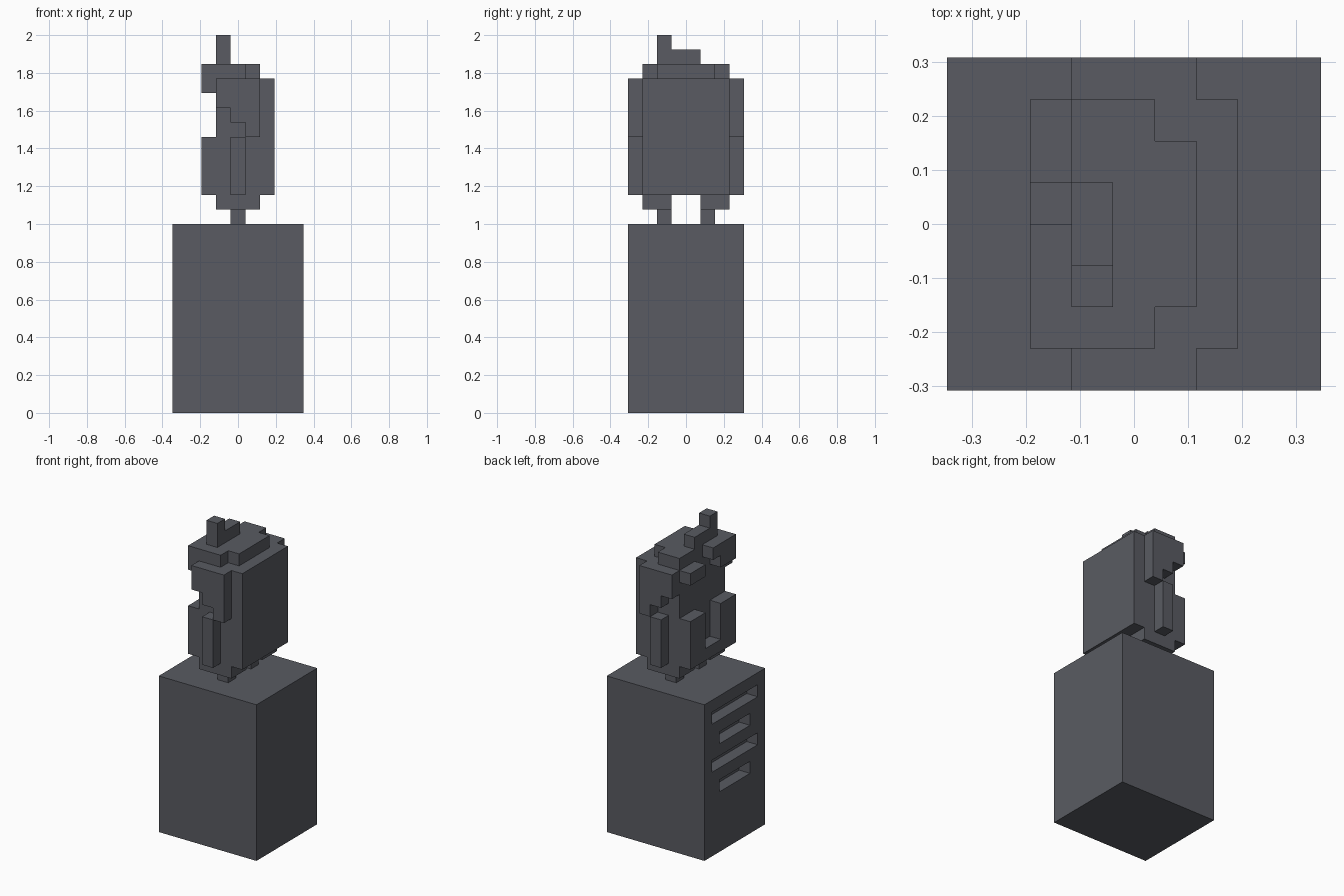
import bpy, bmesh

if "Cube" in bpy.data.objects:
    bpy.data.objects.remove(bpy.data.objects["Cube"])

V = 1 / 13          # size of one block; the pedestal and the figure are each 13 blocks tall
stone = bpy.data.materials.new("dark grey stone")
stone.diffuse_color = (0.10, 0.105, 0.122, 1)
stone.use_nodes = True
stone.node_tree.nodes["Principled BSDF"].inputs["Base Color"].default_value = stone.diffuse_color


def blocks(name, boxes, mirror=False):
    """One object from boxes (x0,x1,y0,y1,z0,z1) in block units, z from the pedestal top."""
    bm = bmesh.new()
    if mirror:
        boxes = boxes + [(a, b, -d, -c, e, f) for a, b, c, d, e, f in boxes]
    for x0, x1, y0, y1, z0, z1 in boxes:
        vs = bmesh.ops.create_cube(bm, size=1)["verts"]
        for v in vs:
            v.co = ((x1 if v.co.x > 0 else x0) * V,
                    (y1 if v.co.y > 0 else y0) * V,
                    1 + (z1 if v.co.z > 0 else z0) * V)
    me = bpy.data.meshes.new(name)
    bm.to_mesh(me)
    bm.free()
    me.materials.append(stone)
    ob = bpy.data.objects.new(name, me)
    bpy.context.collection.objects.link(ob)
    return ob


# Pedestal with four engraved grooves on the side the figure faces
pedestal = blocks("pedestal", [(-4.5, 4.5, -4, 4, -13, 0)])
cutter = blocks("groove_cutter",
                [(-5.5, -3.5, -w, w, z - 1, z) for z, w in ((-1, 3), (-3, 2), (-5, 3), (-7, 2))])
cutter.hide_render = True
cutter.hide_set(True)
cut = pedestal.modifiers.new("grooves", 'BOOLEAN')
cut.operation = 'DIFFERENCE'
cut.solver = 'EXACT'
cut.object = cutter

# Legs: thin shin under a wider thigh
blocks("legs", [(-0.5, 0.5, 1, 2, 0, 1), (-1.5, 1.5, 1, 3, 1, 2)], mirror=True)

# Torso and head
blocks("body", [(-1.5, 2.5, -3, 3, 2, 10)])

# Raised chest panels joined by a low band
blocks("chest_panels", [(-2.5, -1.5, 1, 3, 2, 6)], mirror=True)
blocks("chest_band", [(-2.5, -1.5, -1, 1, 2, 3)])

# Arms hanging at both sides
blocks("arms", [(-0.5, 0.5, 3, 4, 2, 6)], mirror=True)

# Side hair stepping down towards the back
blocks("side_hair", [(x, x + 1, 3, 4, z, 10) for x, z in ((-1.5, 8), (-0.5, 7), (0.5, 6))],
       mirror=True)

# Hair on top of the head
blocks("top_hair", [(-1.5, 0.5, -3, 3, 10, 11), (0.5, 1.5, -2, 2, 10, 11)])

# Parted fringe over the face
blocks("fringe", [(-2.5, -1.5, -3, -1, 9, 11), (-2.5, -1.5, -1, 0, 10, 11),
                  (-2.5, -1.5, 1, 3, 9, 10)])

# Upright tuft
blocks("hair_tuft", [(-1.5, -0.5, -2, -1, 11, 13), (-1.5, -0.5, -1, 1, 11, 12)])
